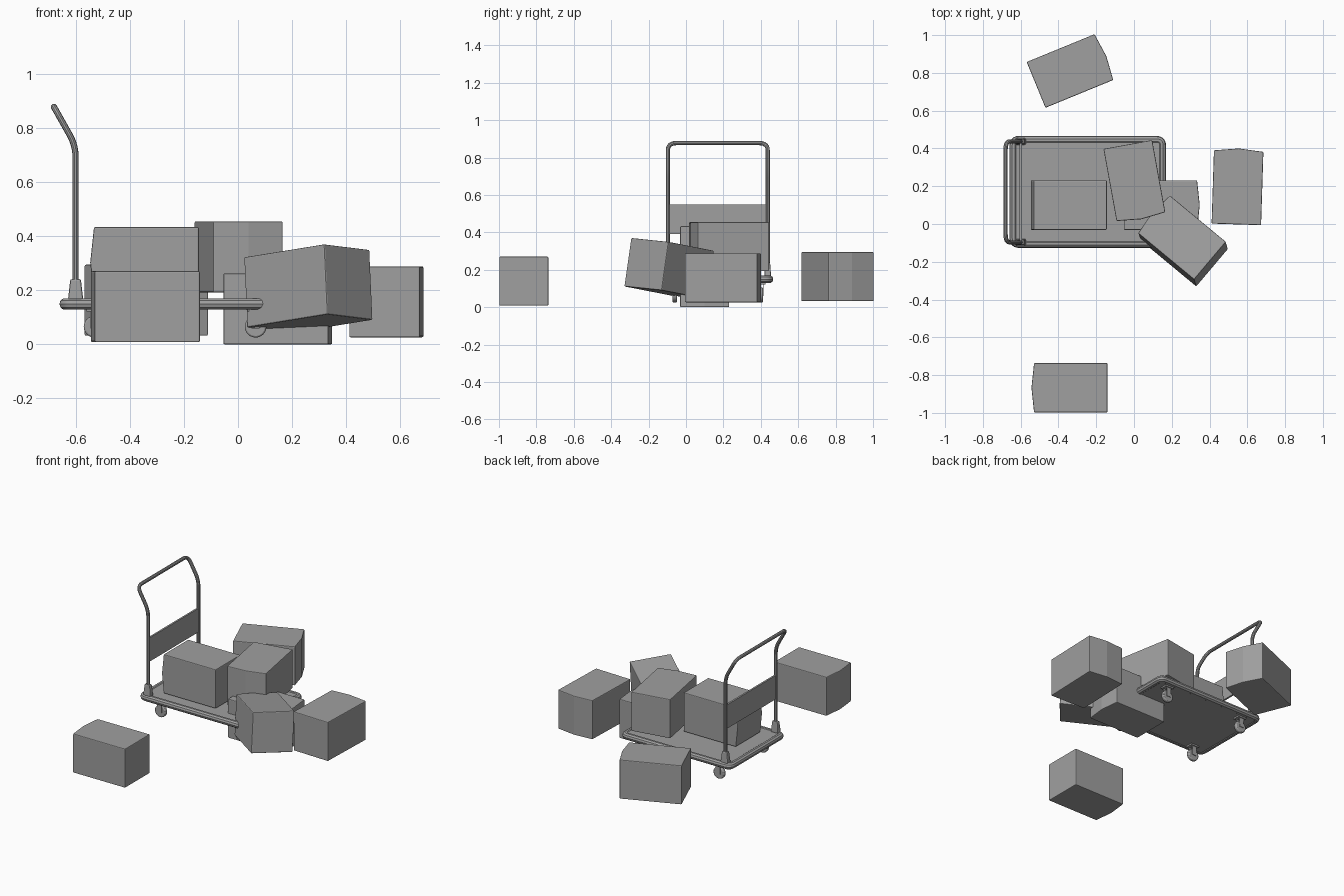
import bpy, bmesh, math
from mathutils import Vector, Matrix

if "Cube" in bpy.data.objects:
    bpy.data.objects.remove(bpy.data.objects["Cube"])

grey = bpy.data.materials.new("mid_grey")
grey.diffuse_color = (0.35, 0.35, 0.35, 1)
grey.use_nodes = True
grey.node_tree.nodes["Principled BSDF"].inputs["Base Color"].default_value = grey.diffuse_color


def finish(ob, name, bevel=0.0, segments=2, smooth=True):
    """Name, colour, bevel and shade one part."""
    ob.name = name
    ob.data.materials.clear()
    ob.data.materials.append(grey)
    if bevel:
        m = ob.modifiers.new("bevel", 'BEVEL')
        m.width, m.segments, m.limit_method = bevel, segments, 'ANGLE'
        m.angle_limit = math.radians(40)
    bpy.ops.object.select_all(action='DESELECT')
    ob.select_set(True)
    bpy.context.view_layer.objects.active = ob
    if smooth:
        bpy.ops.object.shade_smooth_by_angle(angle=math.radians(35))
    return ob


def prism(name, outline, height, matrix, bevel=0.0, taper=1.0, smooth=False):
    """Extrude a flat outline, centred on its own z, optionally tapered."""
    bm = bmesh.new()
    low = [bm.verts.new((x, y, -height / 2)) for x, y in outline]
    top = [bm.verts.new((x * taper, y * taper, height / 2)) for x, y in outline]
    n = len(outline)
    bm.faces.new(low[::-1])
    bm.faces.new(top)
    for i in range(n):
        j = (i + 1) % n
        bm.faces.new((low[i], low[j], top[j], top[i]))
    bmesh.ops.recalc_face_normals(bm, faces=bm.faces)
    me = bpy.data.meshes.new(name)
    bm.to_mesh(me)
    bm.free()
    ob = bpy.data.objects.new(name, me)
    bpy.context.collection.objects.link(ob)
    ob.matrix_world = matrix
    return finish(ob, name, bevel, 2, smooth)


def rect(w, d):
    return [(-w / 2, -d / 2), (w / 2, -d / 2), (w / 2, d / 2), (-w / 2, d / 2)]


def fillet(points, radius, closed=False, steps=6):
    """Round the corners of a 3D path."""
    pts = [Vector(p) for p in points]
    out = []
    for i, p in enumerate(pts):
        if not closed and i in (0, len(pts) - 1):
            out.append(p)
            continue
        a, b = pts[i - 1], pts[(i + 1) % len(pts)]
        s, e = p + (a - p).normalized() * radius, p + (b - p).normalized() * radius
        for k in range(steps + 1):
            t = k / steps
            out.append(s * (1 - t) ** 2 + p * 2 * t * (1 - t) + e * t * t)
    return out


def tube(name, path, radius, closed=False):
    cu = bpy.data.curves.new(name, 'CURVE')
    cu.dimensions = '3D'
    cu.bevel_depth, cu.bevel_resolution, cu.use_fill_caps = radius, 3, True
    sp = cu.splines.new('POLY')
    sp.points.add(len(path) - 1)
    for q, p in zip(sp.points, path):
        q.co = (*p, 1)
    sp.use_cyclic_u = closed
    ob = bpy.data.objects.new(name, cu)
    bpy.context.collection.objects.link(ob)
    bpy.ops.object.select_all(action='DESELECT')
    ob.select_set(True)
    bpy.context.view_layer.objects.active = ob
    bpy.ops.object.convert(target='MESH')
    return finish(bpy.context.object, name)


# Cartons: one end is folded outwards along a shallow ridge
L, W, H, RIDGE = 0.388, 0.262, 0.262, 0.014
carton_outline = [(-L / 2, -W / 2), (L / 2, -W / 2), (L / 2 + RIDGE, 0),
                  (L / 2, W / 2), (-L / 2, W / 2)]


def carton(name, centre, toward_ridge, up=(0, 0, 1)):
    u = Vector(toward_ridge).normalized()
    w = Vector(up)
    w = (w - u * w.dot(u)).normalized()
    rot = Matrix((u, w.cross(u), w)).transposed().to_4x4()
    prism(name, carton_outline, H, Matrix.Translation(centre) @ rot, 0.005)


carton("carton_front", (-0.335, -0.867, 0.139), (-1, 0, 0))
carton("carton_on_deck", (-0.338, 0.1, 0.302), (-1, 0, 0), (0, 1, 0))
carton("carton_on_deck_turned", (0.002, 0.23, 0.323), (0.178, -0.984, 0))
carton("carton_under_stack", (0.14, 0.1, 0.131), (1, 0, 0))
carton("carton_leaning", (0.26, -0.09, 0.206), (-0.296, 0.245, -0.048), (0, 0.027, 0.26))
carton("carton_right", (0.548, 0.192, 0.157), (0.032, 1, 0))
carton("carton_back", (-0.339, 0.81, 0.163), (0.925, 0.379, 0))

# Deck plate with a round bumper along its edge
CX, CY, DX, DY = -0.245, 0.17, 0.83, 0.593
edge_r = 0.022
corners = [(CX + x, CY + y, 0.149) for x, y in rect(DX - 2 * edge_r, DY - 2 * edge_r)]
bumper_path = fillet(corners, 0.03, True)
tube("bumper", bumper_path, edge_r, True)
prism("deck", [(p.x - CX, p.y - CY) for p in bumper_path], 0.034,
      Matrix.Translation((CX, CY, 0.149)))

# Push handle: two posts bent backwards and joined by a rounded top bar
HX, HY = -0.6, 0.267
handle = [(HX, CY - HY, 0.16), (HX, CY - HY, 0.735), (-0.68, CY - HY, 0.877),
          (-0.68, CY + HY, 0.877), (HX, CY + HY, 0.735), (HX, CY + HY, 0.16)]
tube("handle", fillet(handle, 0.045), 0.0115)
prism("handle_panel", rect(0.012, 2 * HY), 0.16, Matrix.Translation((HX, CY, 0.47)))

for side, label in ((-1, "front"), (1, "rear")):
    # Tapered sockets holding the posts
    prism("post_socket_" + label, rect(0.056, 0.036), 0.075,
          Matrix.Translation((HX, CY + side * HY, 0.203)), 0.006, 0.7)
    # Casters: wheel, fork cheeks and mounting plate
    for x, end in ((-0.53, "left"), (0.065, "right")):
        tag = "_" + label + "_" + end
        y = CY + side * 0.23
        bpy.ops.mesh.primitive_cylinder_add(
            vertices=24, radius=0.04, depth=0.024, location=(x, y, 0.065),
            rotation=(math.pi / 2, 0, 0))
        finish(bpy.context.object, "wheel" + tag, 0.006)
        prism("caster_plate" + tag, rect(0.06, 0.05), 0.012,
              Matrix.Translation((x, y, 0.128)))
        for s in (-1, 1):
            prism("fork_cheek" + tag, rect(0.03, 0.004), 0.07,
                  Matrix.Translation((x, y + s * 0.016, 0.094)), 0.0, 1.2)
